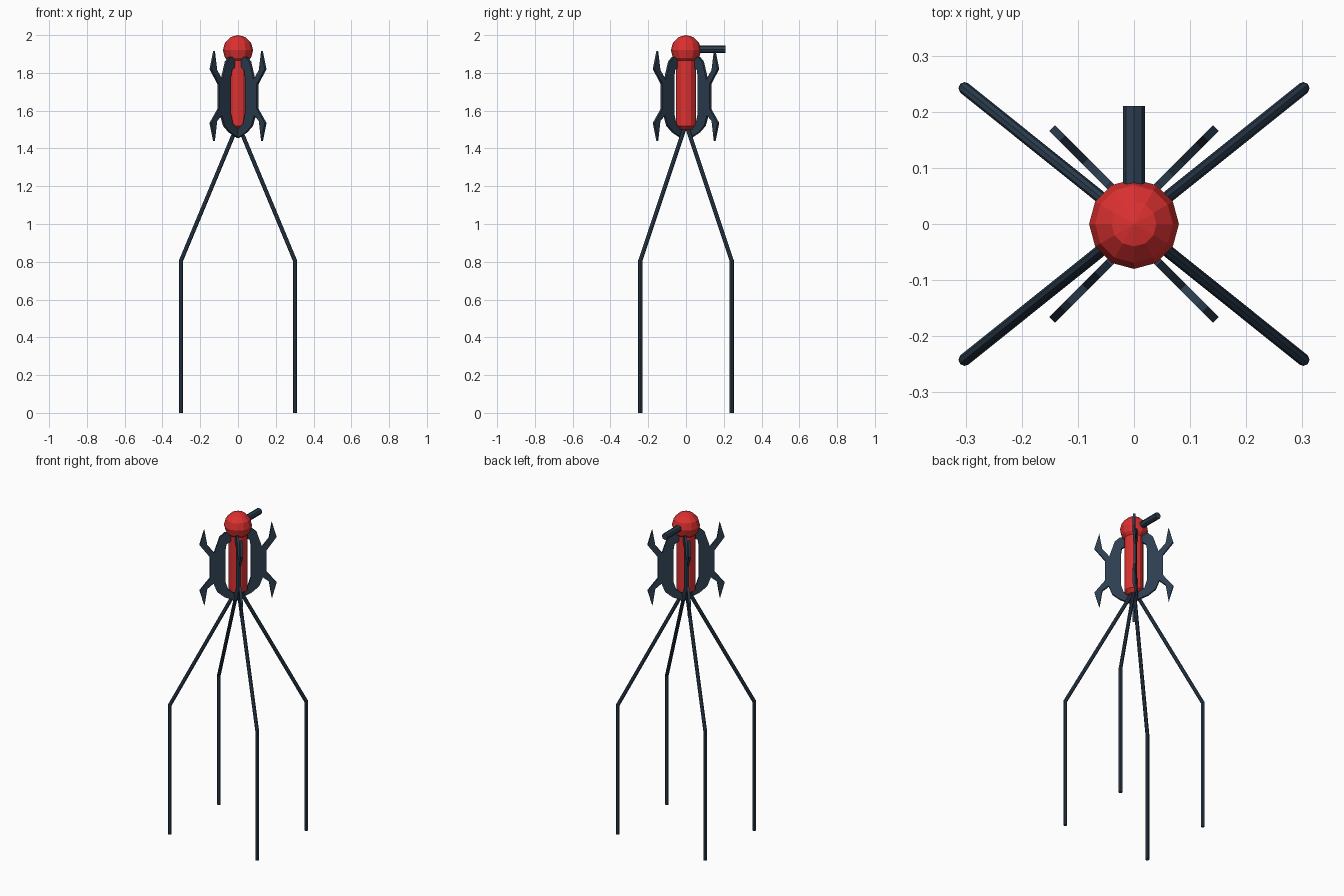
import bpy, bmesh, math
from mathutils import Vector

if "Cube" in bpy.data.objects:
    bpy.data.objects.remove(bpy.data.objects["Cube"])


def material(name, color):
    m = bpy.data.materials.new(name)
    m.diffuse_color = (*color, 1)
    m.use_nodes = True
    m.node_tree.nodes["Principled BSDF"].inputs["Base Color"].default_value = m.diffuse_color
    return m


RED = material("red", (0.72, 0.03, 0.03))
DARK = material("dark slate", (0.025, 0.048, 0.08))


def finish(name, bm, mat):
    bmesh.ops.recalc_face_normals(bm, faces=bm.faces)
    me = bpy.data.meshes.new(name)
    bm.to_mesh(me)
    bm.free()
    me.materials.append(mat)
    ob = bpy.data.objects.new(name, me)
    bpy.context.collection.objects.link(ob)
    return ob


def rod(name, a, b, r, sides, mat):
    a, b = Vector(a), Vector(b)
    bm = bmesh.new()
    bmesh.ops.create_cone(bm, cap_ends=True, segments=sides, radius1=r, radius2=r, depth=(b - a).length)
    ob = finish(name, bm, mat)
    ob.location = (a + b) / 2
    ob.rotation_euler = (b - a).to_track_quat('Z', 'Y').to_euler()
    return ob


# head: low-poly ball
bm = bmesh.new()
bmesh.ops.create_uvsphere(bm, u_segments=12, v_segments=6, radius=0.08)
finish("head", bm, RED).location = (0, 0, 1.92)

# body: column with chamfered ends
bm = bmesh.new()
bmesh.ops.create_cone(bm, cap_ends=True, segments=12, radius1=0.054, radius2=0.054, depth=0.39)
rims = [e for e in bm.edges if abs(e.verts[0].co.z - e.verts[1].co.z) < 1e-5]
bmesh.ops.bevel(bm, geom=rims, offset=0.02, segments=1, affect='EDGES')
finish("body", bm, RED).location = (0, 0, 1.695)

# snout
rod("snout", (0, 0.05, 1.925), (0, 0.21, 1.925), 0.02, 8, DARK)

# claw-shaped diagonal plates: outline as (x, z), lying in the plane y = x + 0.025
OUTLINE = [(0, 1.455), (0.045, 1.485), (0.075, 1.52), (0.09, 1.575), (0.115, 1.545),
           (0.127, 1.44), (0.146, 1.535), (0.104, 1.61), (0.104, 1.74), (0.146, 1.82),
           (0.127, 1.915), (0.115, 1.815), (0.087, 1.765), (0.065, 1.86), (0.045, 1.885),
           (0.02, 1.885), (0.02, 1.83), (0.037, 1.815), (0.041, 1.78), (0.041, 1.58),
           (0.03, 1.53), (0, 1.51)]
THICK = 0.014
for sy, fb in ((-1, "front"), (1, "back")):
    for sx, lr in ((-1, "left"), (1, "right")):
        bm = bmesh.new()
        n = Vector((sx, -sy, 0)).normalized() * THICK
        verts = [bm.verts.new(Vector((sx * x, sy * (x + 0.025), z)) - n / 2) for x, z in OUTLINE]
        face = bm.faces.new(verts)
        ext = bmesh.ops.extrude_face_region(bm, geom=[face], use_keep_orig=True)
        moved = [v for v in ext["geom"] if isinstance(v, bmesh.types.BMVert)]
        bmesh.ops.translate(bm, verts=moved, vec=n)
        bmesh.ops.triangulate(bm, faces=[f for f in bm.faces if len(f.verts) > 4])
        finish(f"{fb}_{lr}_claw_plate", bm, DARK)

        # bent leg
        knee = (sx * 0.302, sy * 0.242, 0.805)
        rod(f"{fb}_{lr}_upper_leg", (0, 0, 1.53), knee, 0.011, 8, DARK)
        rod(f"{fb}_{lr}_lower_leg", (knee[0], knee[1], 0), (knee[0], knee[1], 0.81), 0.011, 8, DARK)
